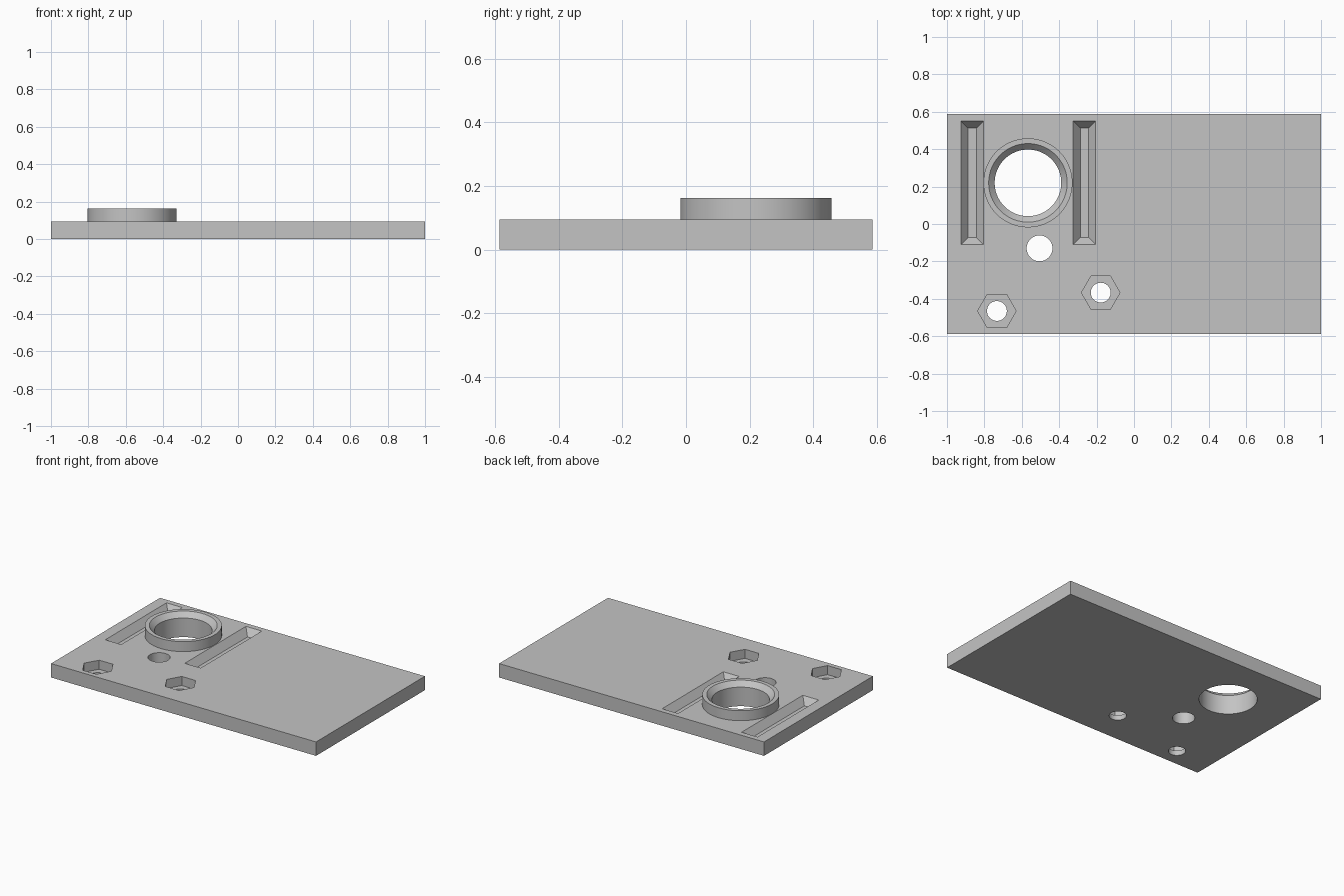
import bpy, bmesh
from math import cos, sin, tau, radians

cube = bpy.data.objects.get("Cube")
if cube:
    bpy.data.objects.remove(cube)

WIDTH, DEPTH, TOP, RIM = 2.0, 1.174, 0.095, 0.163
RING_X, RING_Y, BORE = -0.567, 0.22, 0.178
SEGMENTS = 96

grey = bpy.data.materials.new("plain grey")
grey.use_nodes = True
grey.diffuse_color = (0.55, 0.55, 0.55, 1)
grey.node_tree.nodes["Principled BSDF"].inputs["Base Color"].default_value = grey.diffuse_color


def circle(x, y, r, n=SEGMENTS):
    return [(x + r * cos(tau * i / n), y + r * sin(tau * i / n)) for i in range(n)]


def rect(x, y, w, d):
    return [(x + sx * w / 2, y + sy * d / 2) for sx, sy in ((-1, -1), (1, -1), (1, 1), (-1, 1))]


def loft(name, sections, capped=True):
    """Skin a stack of (outline, z) sections into one object."""
    bm = bmesh.new()
    loops = [[bm.verts.new((x, y, z)) for x, y in pts] for pts, z in sections]
    for a, b in zip(loops, loops[1:]):
        for i in range(len(a)):
            j = (i + 1) % len(a)
            bm.faces.new((a[i], a[j], b[j], b[i]))
    if capped:
        bm.faces.new(loops[0][::-1])
        bm.faces.new(loops[-1])
    mesh = bpy.data.meshes.new(name)
    bm.to_mesh(mesh)
    bm.free()
    mesh.materials.append(grey)
    obj = bpy.data.objects.new(name, mesh)
    bpy.context.collection.objects.link(obj)
    return obj


def activate(obj):
    bpy.ops.object.select_all(action='DESELECT')
    obj.select_set(True)
    bpy.context.view_layer.objects.active = obj


def cut(target, cutter):
    cutter.hide_render = True
    mod = target.modifiers.new("cut", 'BOOLEAN')
    mod.operation, mod.solver, mod.object = 'DIFFERENCE', 'EXACT', cutter
    activate(target)
    bpy.ops.object.modifier_apply(modifier=mod.name)
    bpy.data.objects.remove(cutter)


# Base plate
plate = loft("base_plate", [(rect(0, 0, WIDTH, DEPTH), 0), (rect(0, 0, WIDTH, DEPTH), TOP)])


def drill(x, y, r, n=SEGMENTS):
    cut(plate, loft("hole_cutter", [(circle(x, y, r, n), -0.1), (circle(x, y, r, n), 0.3)]))


# Large bore and plain through hole
drill(RING_X, RING_Y, BORE)
drill(-0.505, -0.13, 0.069, 48)

# Screw holes with hexagonal nut pockets
for x, y in ((-0.733, -0.465), (-0.178, -0.367)):
    drill(x, y, 0.053, 48)
    hexagon = circle(x, y, 0.103, 6)
    cut(plate, loft("nut_cutter", [(hexagon, 0.033), (hexagon, 0.3)]))

# Sloped grooves on both sides of the bore
for x in (-0.865, -0.265):
    groove = [(rect(x, 0.22, 0.12 - 2 * s, 0.66 - 2 * s), TOP - 1.25 * s) for s in (0.038, -0.02)]
    cut(plate, loft("groove_cutter", groove))

# Raised collar with a chamfered mouth
profile = ((0.238, TOP), (0.238, RIM), (0.21, RIM), (BORE, RIM - 0.033), (BORE, TOP))
collar = loft("raised_collar", [(circle(RING_X, RING_Y, r), z) for r, z in profile], capped=False)

for obj in (plate, collar):
    activate(obj)
    bpy.ops.object.shade_smooth_by_angle(angle=radians(25))
